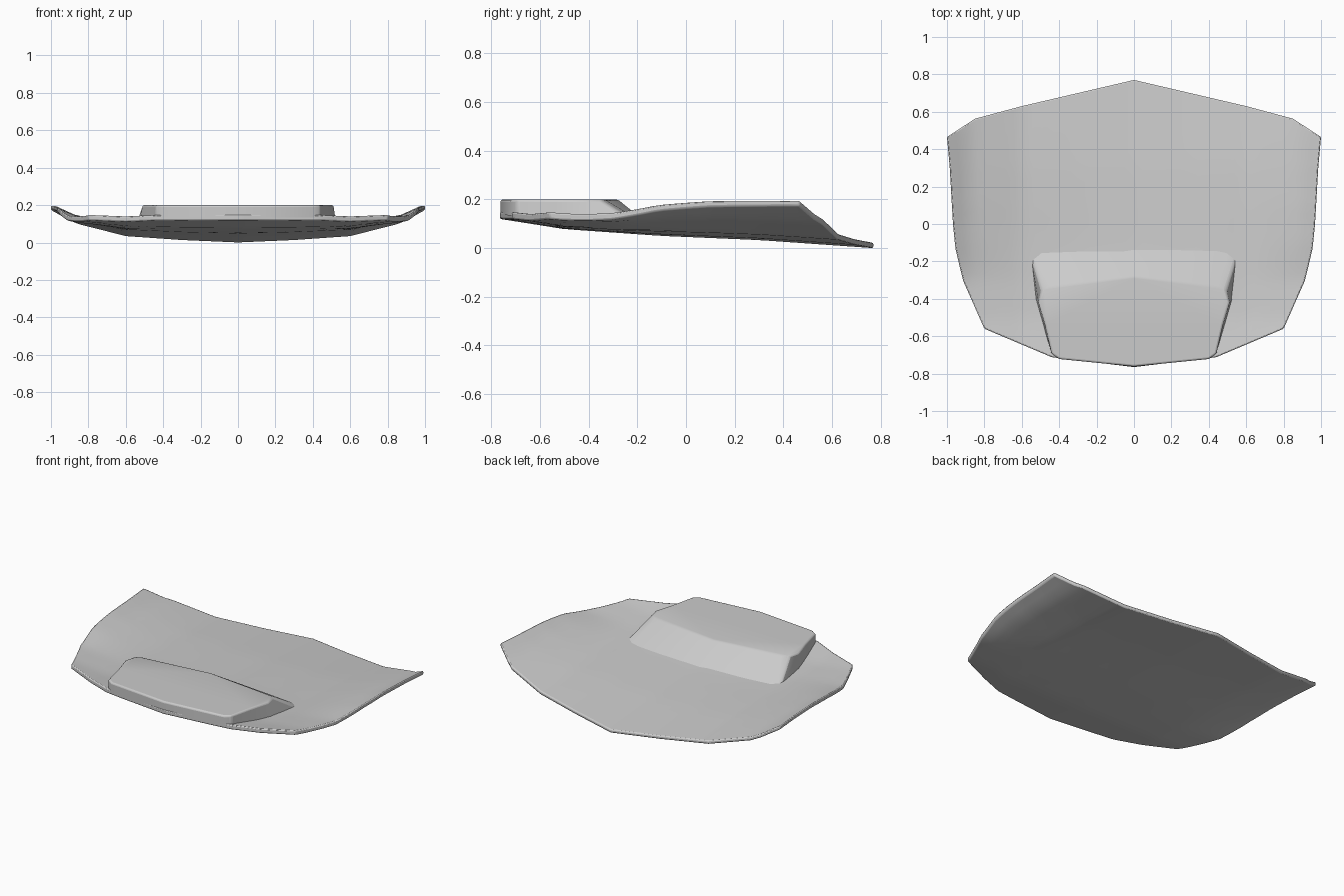
import bpy, bmesh, math

if "Cube" in bpy.data.objects:
    bpy.data.objects.remove(bpy.data.objects["Cube"], do_unlink=True)

# Single painted-panel colour
grey = bpy.data.materials.new("panel_grey")
grey.use_nodes = True
colour = (0.6, 0.6, 0.6, 1)
grey.diffuse_color = colour
grey.node_tree.nodes["Principled BSDF"].inputs["Base Color"].default_value = colour


def interp(v, knots):
    """Piecewise linear curve through (input, output) knots."""
    if v <= knots[0][0]:
        return knots[0][1]
    for (a, fa), (b, fb) in zip(knots, knots[1:]):
        if v <= b:
            return fa + (fb - fa) * (v - a) / (b - a)
    return knots[-1][1]


# Plan outline: front and rear edges across the panel, half-width along it
FRONT = [(0, -.765), (.55, -.712), (1, -.56)]
REAR = [(0, .77), (.6, .63), (.85, .563), (1, .465)]
WIDTH = [(-.56, .80), (-.3, .915), (-.13, .955), (0, .968), (.3, .985), (.465, 1)]
# Section curves: underside centre line, upturned sides, strength of upturn
CENTRE = [(-.765, .12), (-.5, .078), (-.1, .05), (.3, .033), (.77, 0)]
UPTURN = [(0, 0), (.3, .008), (.6, .024), (.88, .09), (1, .152)]
STRENGTH = [(-.56, .45), (-.3, .5), (-.1, .8), (.1, .93), (.45, 1)]


def underside(x, y):
    return interp(y, CENTRE) + interp(abs(x), UPTURN) * interp(y, STRENGTH)


def topside(x, y):
    return underside(x, y) + .026 - .005 * y


def finish(name, bm, width, segments):
    bmesh.ops.recalc_face_normals(bm, faces=bm.faces)
    mesh = bpy.data.meshes.new(name)
    bm.to_mesh(mesh)
    bm.free()
    mesh.materials.append(grey)
    obj = bpy.data.objects.new(name, mesh)
    bpy.context.collection.objects.link(obj)
    bev = obj.modifiers.new("soft_edges", 'BEVEL')
    bev.width, bev.segments = width, segments
    bev.limit_method, bev.angle_limit = 'ANGLE', math.radians(35)
    bpy.ops.object.select_all(action='DESELECT')
    obj.select_set(True)
    bpy.context.view_layer.objects.active = obj
    bpy.ops.object.shade_smooth_by_angle(angle=math.radians(40))
    return obj


# Hood panel: a curved sheet with thickness
COLS, ROWS = 40, 24
bm = bmesh.new()
layers = []
for height in (underside, topside):
    grid = []
    for r in range(ROWS + 1):
        t = r / ROWS
        half = interp(-.56 + 1.025 * t, WIDTH)
        row = []
        for c in range(COLS + 1):
            s = 2 * c / COLS - 1
            y0, y1 = interp(abs(s), FRONT), interp(abs(s), REAR)
            x, y = s * half, y0 + (y1 - y0) * t
            row.append(bm.verts.new((x, y, height(x, y))))
        grid.append(row)
    for a, b in zip(grid, grid[1:]):
        for c in range(COLS):
            bm.faces.new((a[c], a[c + 1], b[c + 1], b[c]))
    # Boundary loop of this sheet
    layers.append(grid[0][:-1] + [row[-1] for row in grid[:-1]]
                  + grid[-1][:0:-1] + [row[0] for row in grid[:0:-1]])
low, high = layers
for i in range(len(low)):
    j = (i + 1) % len(low)
    bm.faces.new((low[i], low[j], high[j], high[i]))
finish("hood_panel", bm, .007, 2)

# Raised scoop: foot ring follows the panel, crown ring is flat
FOOT = [(0, -.762), (.4, -.722), (.44, -.695), (.485, -.54), (.525, -.4),
        (.55, -.17), (.5, -.13), (0, -.12)]
CROWN = [(0, -.762), (.4, -.722), (.44, -.695), (.475, -.54), (.51, -.42),
         (.49, -.355), (.45, -.335), (0, -.28)]


def mirrored(points):
    return points + [(-x, y) for x, y in points[-2:0:-1]]


bm = bmesh.new()
foot = [bm.verts.new((x, y, topside(x, y) - .014)) for x, y in mirrored(FOOT)]
crown = [bm.verts.new((x, y, .2)) for x, y in mirrored(CROWN)]
for i in range(len(foot)):
    j = (i + 1) % len(foot)
    bm.faces.new((foot[i], foot[j], crown[j], crown[i]))
bm.faces.new(crown)
finish("air_scoop", bm, .014, 3)
